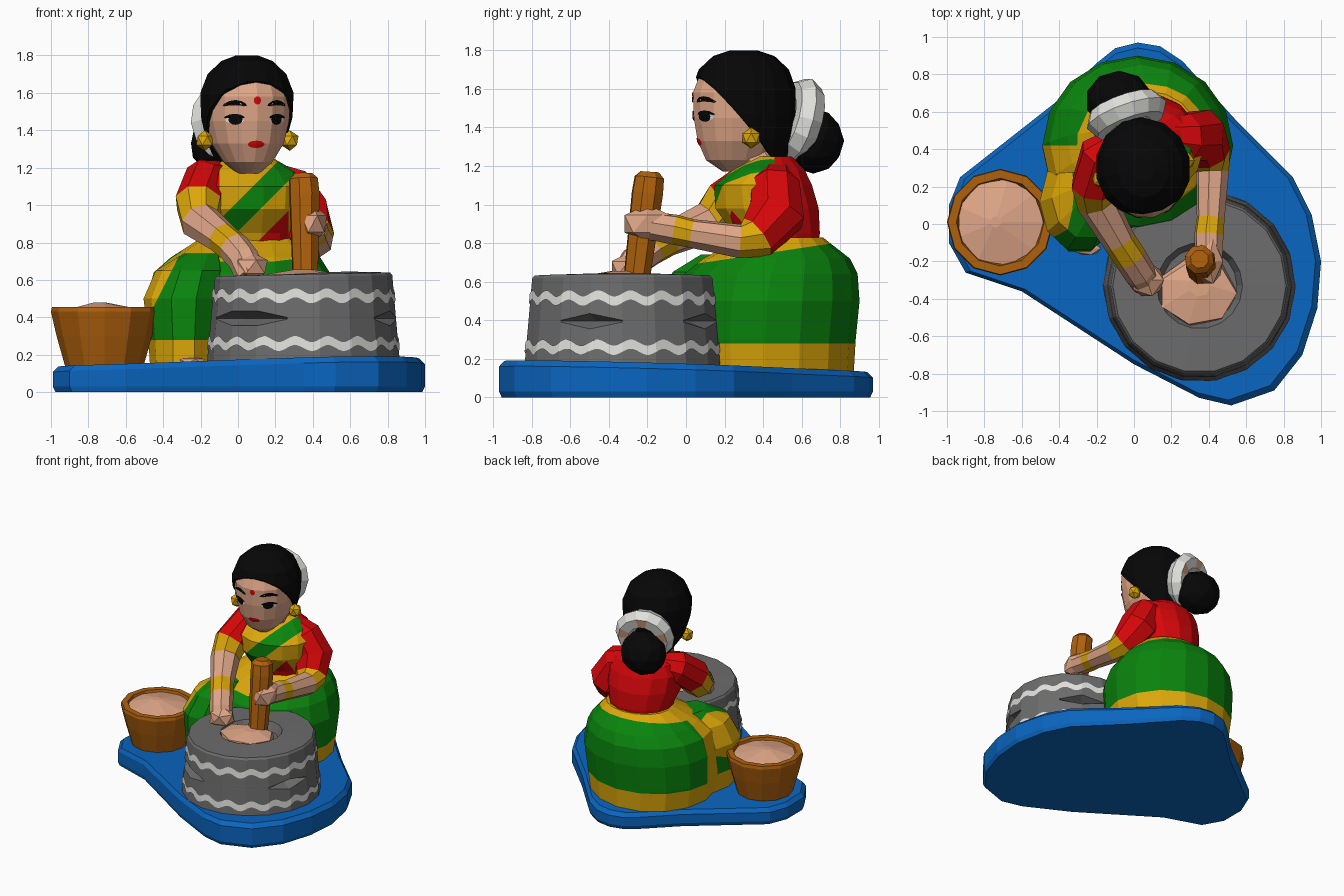
import bpy, bmesh
from math import sin, cos, pi, radians
from mathutils import Vector, Matrix
from mathutils.bvhtree import BVHTree
if "Cube" in bpy.data.objects:
    bpy.data.objects.remove(bpy.data.objects["Cube"])
X, Y, Z = Matrix.Identity(3)

def material(name, *rgb):
    m = bpy.data.materials.new(name)
    m.use_nodes = True
    m.diffuse_color = (*rgb, 1)
    m.node_tree.nodes["Principled BSDF"].inputs["Base Color"].default_value = (*rgb, 1)
    return m
blue, green = material("blue", .003, .13, .52), material("green", .003, .23, .004)
red, yellow = material("red", .68, .002, .003), material("yellow", .72, .39, .003)
skin, brown = material("skin", .74, .385, .245), material("brown", .43, .12, .004)
grey, black = material("grey", .15, .15, .15), material("black", .002, .002, .002)
white = material("white", .75, .75, .72)

def finish(name, bm, mats, matrix=Matrix()):
    bmesh.ops.recalc_face_normals(bm, faces=bm.faces[:])
    mesh = bpy.data.meshes.new(name)
    bm.to_mesh(mesh)
    bm.free()
    for m in mats:
        mesh.materials.append(m)
    obj = bpy.data.objects.new(name, mesh)
    bpy.context.collection.objects.link(obj)
    obj.matrix_world = matrix
    return obj

# Join rings of points; colour by band, or cut along planes and colour by rule
def loft(name, rings, mats, rule=None, cuts=(), bands=None, trim=False, caps=True, matrix=Matrix()):
    bm = bmesh.new()
    rows = [[bm.verts.new(p) for p in ring] for ring in rings]
    n = len(rows[0])
    for i, (a, b) in enumerate(zip(rows, rows[1:])):
        for k in range(n):
            f = bm.faces.new((a[k], a[(k + 1) % n], b[(k + 1) % n], b[k]))
            f.material_index = bands[i] if bands else 0
    if caps:
        bm.faces.new(rows[0][::-1])
        bm.faces.new(rows[-1]).material_index = bands[-1] if bands else 0
    for co, no in cuts:
        bmesh.ops.bisect_plane(bm, geom=bm.verts[:] + bm.edges[:] + bm.faces[:],
                               plane_co=co, plane_no=no, clear_inner=trim)
    if trim:
        bmesh.ops.holes_fill(bm, edges=bm.edges[:], sides=0)
    if rule:
        for f in bm.faces:
            f.material_index = rule(f.calc_center_median())
    return finish(name, bm, mats, matrix)

# Rings from rows of height, centre x, centre y, radius x, radius y
def ovals(rows, n=14):
    return [[Vector((cx + rx * cos(2 * pi * k / n), cy + ry * sin(2 * pi * k / n), z))
             for k in range(n)] for z, cx, cy, rx, ry in rows]

# Sweep a polygon along points of x, y, z, radius
def tube(name, path, mats, bands=None, n=8):
    pts = [Vector(p[:3]) for p in path]
    u, rings = Vector((.3, 1, .2)), []
    for i, p in enumerate(pts):
        t = (pts[min(i + 1, len(pts) - 1)] - pts[max(i - 1, 0)]).normalized()
        u = (u - t * u.dot(t)).normalized()
        v = t.cross(u)
        rings.append([p + path[i][3] * (u * cos(2 * pi * k / n) + v * sin(2 * pi * k / n))
                      for k in range(n)])
    loft(name, rings, mats, bands=bands)

def ball(name, centre, radii, mat, detail=1):
    bm = bmesh.new()
    bmesh.ops.create_icosphere(bm, subdivisions=detail, radius=1)
    bmesh.ops.scale(bm, vec=radii, verts=bm.verts)
    bmesh.ops.translate(bm, vec=centre, verts=bm.verts)
    finish(name, bm, [mat])

# Base slab, slightly thicker toward the front
outline = [(-.99, .1), (-.93, .25), (-.42, .65), (-.2, .86), (-.1, .94), (.02, .97), (.14, .95),
           (.26, .87), (.55, .55), (.85, .25), (.95, .05), (1, -.2), (.98, -.45), (.9, -.7),
           (.75, -.89), (.52, -.97), (.35, -.93), (0, -.75), (-.6, -.36), (-.9, -.26), (-.99, -.1)]
loft("base", [[(x * s, y * s, base + lift * (.02 * x - .025 * y)) for x, y in outline]
              for s, base, lift in ((.985, 0, 0), (1, .03, 0), (1, .125, 1), (.97, .155, 1))], [blue])

# Grindstone with notches between its two discs and a hollow on top
SIDES, CX, CY, NOTCHES = 18, .35, -.33, (3, 7, 11, 12, 17)
STEP = 2 * pi / SIDES
def stone_radius(z):
    return .53 - .09 * z
def stone_ring(z, r, gap=0):
    return [Vector((CX + r * cos(k * STEP), CY + r * sin(k * STEP),
                    z + gap * (k in NOTCHES) + .01 * cos(k * STEP) * (z > .5))) for k in range(SIDES)]
groove = stone_ring(.395, stone_radius(.4))
for k in NOTCHES:
    groove[k] = Vector((CX, CY, .395)).lerp(groove[k], .8)
loft("grindstone", [stone_ring(.13, stone_radius(.13)), stone_ring(.39, stone_radius(.39), -.035),
                    groove, stone_ring(.4, stone_radius(.4), .035), stone_ring(.615, .475),
                    stone_ring(.63, .463), stone_ring(.635, .23), stone_ring(.57, .2)], [grey])

# Painted wavy stripes
def wave_edge(height):
    ring = []
    for i in range(SIDES * 10):
        a = 2 * pi * i / (SIDES * 10)
        z = height + .016 * sin(18 * a)
        r = stone_radius(z) * cos(STEP / 2) / cos(a % STEP - STEP / 2) + .006
        ring.append((CX + r * cos(a), CY + r * sin(a), z))
    return ring
for label, z in (("lower", .26), ("upper", .515)):
    loft(label + "_wavy_stripe", [wave_edge(z - .024), wave_edge(z + .024)], [white], caps=False)

# Batter in the hollow, the pestle, and a bowl of flour
loft("batter", ovals([(.58, .34, -.36, .21, .19), (.63, .34, -.37, .21, .17),
                      (.655, .35, -.33, .06, .06)], 7), [skin])
tube("pestle", [(.36, -.26, .58, .07), (.355, -.2, 1.06, .085), (.35, -.19, 1.14, .08),
                (.35, -.188, 1.17, .05)], [brown])
profile = ((.14, .21), (.3, .255), (.43, .285), (.455, .28), (.455, .235), (.4, .22))
loft("bowl", ovals([(h, -.715, .01, r, r) for h, r in profile], 12), [brown])
loft("flour", ovals([(.39, -.715, .01, .23, .23), (.435, -.715, .01, .235, .235),
                     (.48, -.74, .01, .03, .03)], 9), [skin])

# Skirt with yellow hem, side border and a waistband that dips at the front
BAND = Vector((0, -.15, 1))
hem, band = (Z * .28, Z), (Z * .685, BAND)
def skirt_rule(c):
    border = c.x < -.2 and .2 < c.y < .42
    return int(c.z < .28 or c.dot(BAND) > .685 * BAND.z or border)
skirt = [(.13, .01, .41, .47, .46), (.3, .01, .41, .5, .47), (.5, .02, .42, .51, .48),
         (.64, .02, .44, .47, .45), (.72, .04, .47, .4, .38), (.79, .06, .49, .31, .27),
         (.83, .07, .5, .26, .21)]
loft("skirt", ovals(skirt, 16), [green, yellow], skirt_rule, [hem, band, (Y * .2, Y), (Y * .42, Y)])

# Knees, the right one with a yellow border fold on its outer side
FOLD, FOLD_AT = Vector((1, 0, -.5)), Vector((-.43, 0, .5))
knee = [(.13, 0, 0, .18, .28), (.3, 0, 0, .19, .28), (.5, 0, 0, .215, .27),
        (.65, .04, .02, .19, .22), (.74, .1, .08, .1, .13)]
for label, x, y, flip in (("right", -.29, .12, 1), ("left", .24, .27, -1)):
    loft(label + "_knee", ovals([(z, x + flip * dx, y + dy, rx, ry) for z, dx, dy, rx, ry in knee], 10),
         [green, yellow], lambda c: int(c.z < .28 or (c - FOLD_AT).dot(FOLD) < 0), [hem, (FOLD_AT, FOLD)])
ball("right_foot", (-.25, -.13, .165), (.08, .04, .025), skin)

# Torso: red blouse with a green sash edged in yellow
SASH = Vector((-1, 0, 1))
def torso_rule(c):
    d = c.dot(SASH)
    if c.y > .46 or c.x < -.1 or (d < .7 and c.x < .27):
        return 0
    return 2 if .86 < d < 1.02 else 1
torso = [(.74, .07, .48, .23, .2), (.85, .07, .47, .25, .23), (.98, .07, .42, .29, .275),
         (1.1, .07, .4, .3, .26), (1.18, .06, .43, .25, .19), (1.25, .06, .44, .13, .11)]
loft("torso", ovals(torso), [red, yellow, green], torso_rule,
     [(Y * .46, Y), (X * -.1, X), (X * .27, X)] + [(Z * d, SASH) for d in (.7, .86, 1.02)])
tube("neck", [(.06, .37, 1.1, .16), (.06, .37, 1.23, .125), (.06, .32, 1.31, .11)], [skin])

# Arms: sleeve, cuff, forearm, bangle, hand
cloth = [red, yellow, skin]
tube("right_arm", [(-.07, .44, 1.15, .09), (-.17, .37, 1.13, .125), (-.21, .21, 1.01, .13),
                   (-.2, .12, .91, .11), (-.08, -.09, .82, .088), (-.02, -.18, .77, .088),
                   (.03, -.26, .71, .085), (.07, -.31, .62, .085)], cloth, [0, 0, 1, 2, 1, 2, 2])
tube("left_arm", [(.16, .47, 1.14, .1), (.27, .46, 1.09, .135), (.345, .47, .95, .155),
                  (.4, .37, .83, .12), (.42, .28, .81, .09), (.41, .03, .85, .076),
                  (.4, -.06, .87, .08), (.4, -.18, .89, .075)], cloth, [0, 0, 0, 1, 2, 1, 2])
ball("right_hand", (.07, -.3, .67), (.1, .1, .08), skin)
ball("left_hand", (.4, -.2, .9), (.085, .14, .1), skin)

# Head and hair, turned a little to its left
TURN = Matrix.Translation((.05, .29, 0)) @ Matrix.Rotation(radians(12), 4, 'Z')
face = [(1.17, 0, -.02, .06, .08), (1.23, 0, -.01, .13, .18), (1.33, 0, 0, .195, .235),
        (1.45, 0, 0, .225, .255), (1.58, 0, 0, .23, .26), (1.68, 0, 0, .2, .22), (1.75, 0, 0, .11, .13)]
head = loft("head", ovals(face, 16), [skin], matrix=TURN)
hair = [(1.23, 0, .06, .16, .17), (1.35, 0, .03, .22, .24), (1.47, 0, .015, .25, .265),
        (1.6, 0, .01, .255, .27), (1.7, 0, .01, .215, .235), (1.77, 0, .01, .14, .16),
        (1.8, 0, .01, .06, .07)]
loft("hair", ovals(hair), [black], cuts=[((0, -.25, 1.68), (0, .38, .33))], trim=True, matrix=TURN)

# Painted face details laid on the head surface
surface = BVHTree.FromPolygons([v.co.copy() for v in head.data.vertices],
                               [tuple(p.vertices) for p in head.data.polygons])
def paint(name, mat, x, z, w, h, lift=.004, bend=0):
    bm = bmesh.new()
    def on_face(px, pz):
        hit = surface.ray_cast(Vector((px, -1, pz)), Y)[0]
        return bm.verts.new((px, hit.y - lift, pz))
    mid, angles = on_face(x, z), [2 * pi * k / 12 for k in range(12)]
    rim = [on_face(x + w * cos(a), z + h * sin(a) - bend * cos(a) ** 2) for a in angles]
    for k in range(12):
        bm.faces.new((mid, rim[k - 1], rim[k]))
    finish(name, bm, [mat], TURN)
for label, s in (("left", 1), ("right", -1)):
    paint(label + "_eye_white", white, s * .115, 1.455, .045, .02)
    paint(label + "_eye", black, s * .112, 1.457, .034, .028, .008)
    paint(label + "_eyelash", black, s * .116, 1.478, .05, .01, .008, .01)
    paint(label + "_eyebrow", black, s * .113, 1.548, .058, .014, .006, .016)
    ball(label + "_earring", TURN @ Vector((s * .232, 0, 1.345)), (.052, .052, .055), yellow)
paint("lips", red, 0, 1.325, .046, .02)
paint("forehead_dot", red, 0, 1.56, .02, .022)

# Hair bun with a garland of flowers around it
ball("hair_bun", (-.08, .66, 1.33), (.18, .16, .17), black, 2)
tilt = Vector((-.32, .9, -.25)).to_track_quat('Z', 'Y').to_euler()
bpy.ops.mesh.primitive_torus_add(major_segments=14, minor_segments=6, major_radius=.15,
                                 minor_radius=.075, location=(-.04, .585, 1.44), rotation=tilt)
garland = bpy.context.object
garland.name = "flower_garland"
for m in (white, skin):
    garland.data.materials.append(m)
for p in garland.data.polygons:
    p.material_index = int(p.index % 18 == 1)
